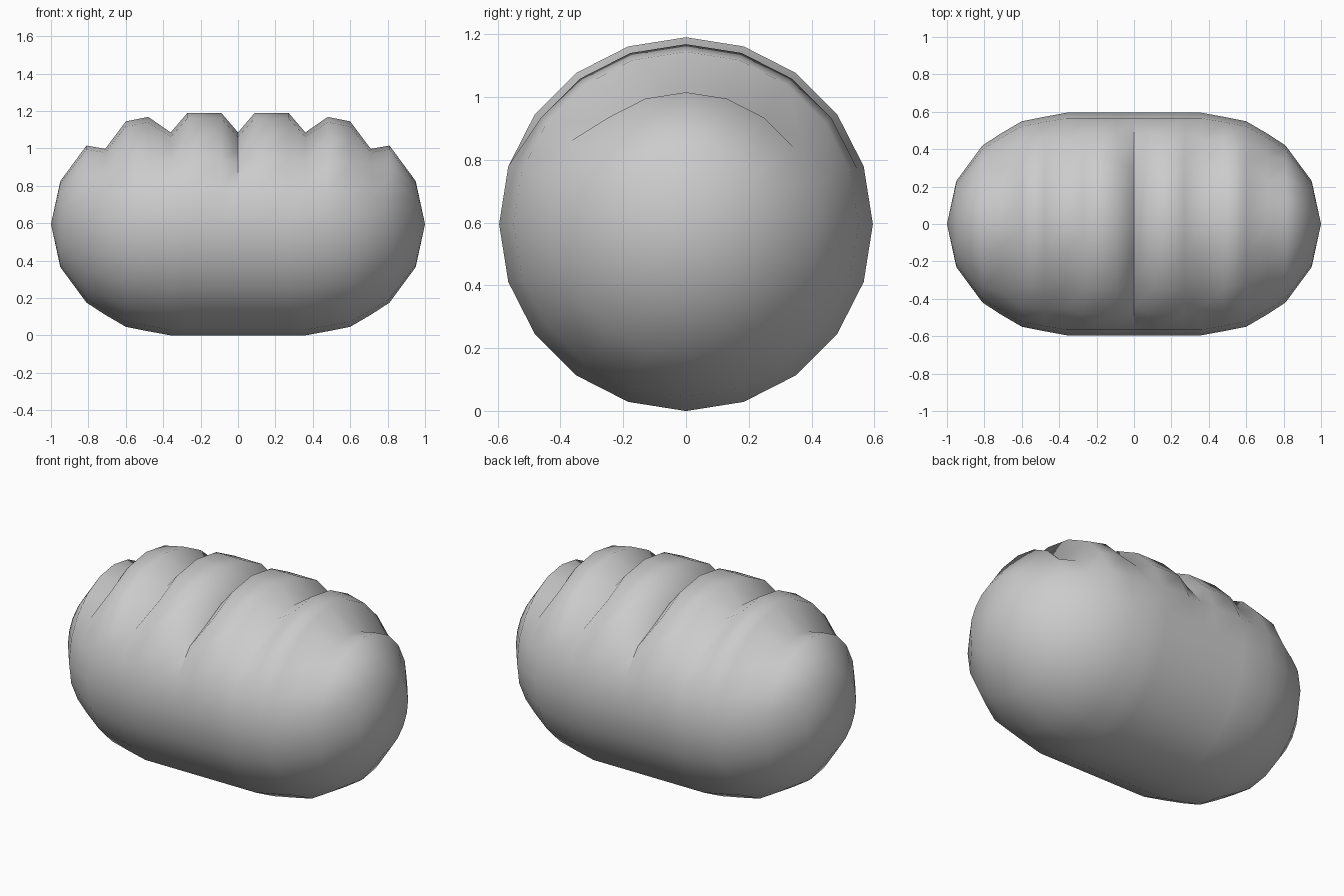
import bpy, bmesh, math

if "Cube" in bpy.data.objects:
    bpy.data.objects.remove(bpy.data.objects["Cube"])

SIDES, R = 20, 0.595

# Half profile: (x, body radius, groove depth), mirrored about x = 0
half = [(0.0, R, 0.105), (0.09, R, 0), (0.27, R, 0), (0.36, R, 0.105),
        (0.48, 0.573, 0), (0.60, 0.549, 0), (0.71, 0.485, 0.083),
        (0.81, 0.42, 0), (0.95, 0.23, 0)]
rings = [(-x, r, d) for x, r, d in reversed(half[1:])] + half

# Grooves are full depth on top and fade out down the sides
fade = {0: 1.0, 1: 1.0, 2: 1.0, 3: 0.4}

bm = bmesh.new()
loops = []
for x, r, d in rings:
    loop = []
    for i in range(SIDES):
        a = 2 * math.pi * i / SIDES
        rad = r - d * fade.get(min(i, SIDES - i), 0)
        loop.append(bm.verts.new((x, rad * math.sin(a), R + rad * math.cos(a))))
    loops.append(loop)

# Skin between neighbouring rings
for a, b in zip(loops, loops[1:]):
    for i in range(SIDES):
        j = (i + 1) % SIDES
        bm.faces.new((a[i], a[j], b[j], b[i]))

# Pointed end caps
for x, loop in ((-1, loops[0]), (1, loops[-1])):
    tip = bm.verts.new((x, 0, R))
    for i in range(SIDES):
        bm.faces.new((loop[i], loop[(i + 1) % SIDES], tip))

# Crisp crease in the middle groove
for e in bm.edges:
    if all(abs(v.co.x) < 1e-4 and v.co.z > 0.75 for v in e.verts):
        e.smooth = False

bmesh.ops.recalc_face_normals(bm, faces=bm.faces)
for f in bm.faces:
    f.smooth = True

mesh = bpy.data.meshes.new("bread_loaf")
bm.to_mesh(mesh)
bm.free()
loaf = bpy.data.objects.new("bread_loaf", mesh)
bpy.context.collection.objects.link(loaf)
